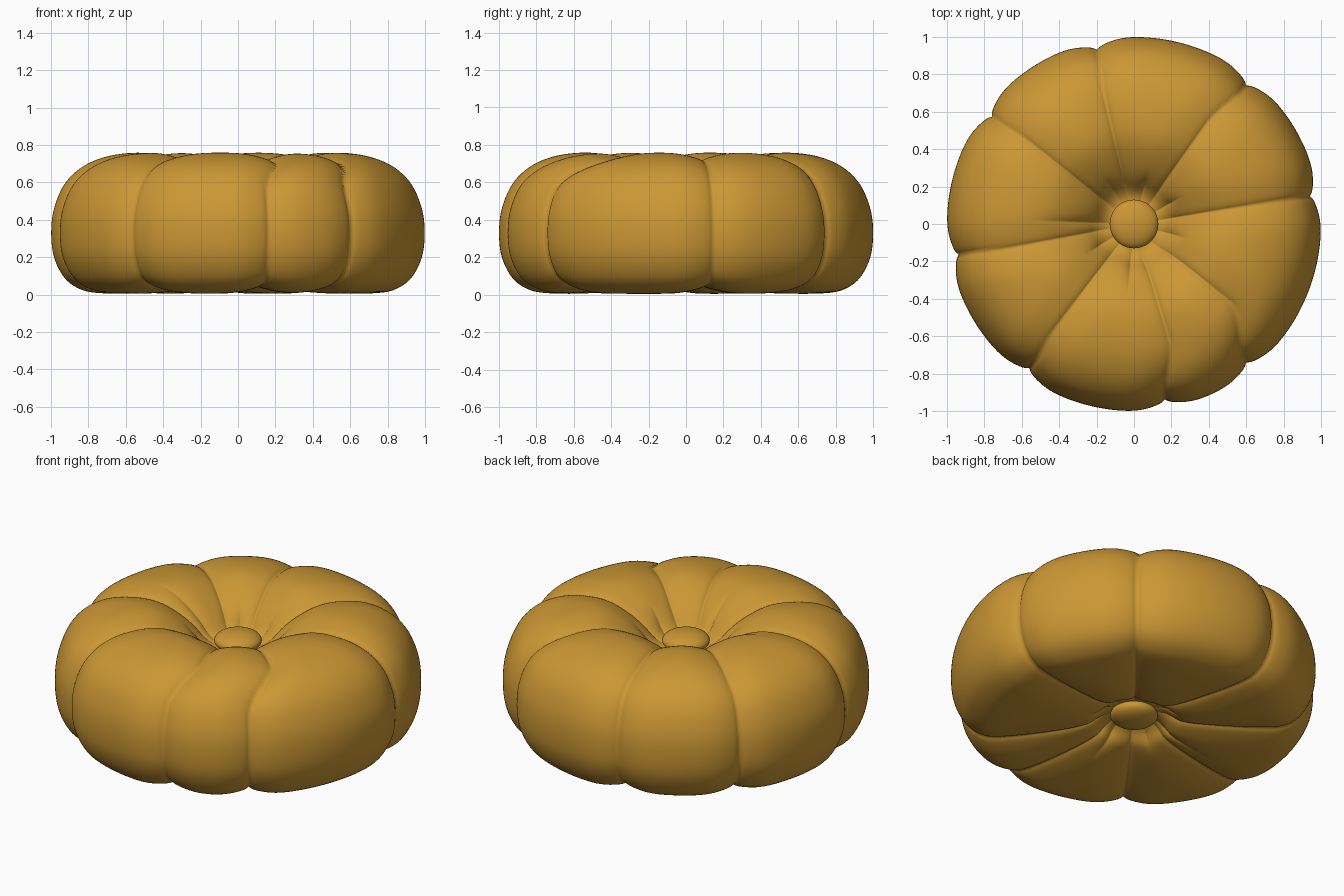
import bpy, bmesh, math
from mathutils import Vector

cube = bpy.data.objects.get("Cube")
if cube:
    bpy.data.objects.remove(cube)

ochre = bpy.data.materials.new("ochre fabric")
ochre.use_nodes = True
colour = (0.6, 0.31, 0.035, 1)
ochre.diffuse_color = colour
ochre.node_tree.nodes["Principled BSDF"].inputs["Base Color"].default_value = colour

# Cushion profile (radius, height) from the top dimple round to the bottom dimple
PROFILE = [(0.02, 0.54), (0.12, 0.55), (0.2, 0.625), (0.32, 0.7), (0.45, 0.75),
           (0.58, 0.758), (0.72, 0.735), (0.84, 0.68), (0.93, 0.59), (0.985, 0.46),
           (1.0, 0.33), (0.985, 0.2), (0.93, 0.09), (0.85, 0.03), (0.75, 0.008),
           (0.55, 0.006), (0.3, 0.02), (0.2, 0.045), (0.12, 0.1), (0.02, 0.11)]
# Seams: angle on the side, angle on the top
SEAMS = [(9, 9), (51, 54), (102, 103), (143, 142),
         (190, 191), (234, 233), (280, 287), (309, 321)]
# Short gathers near the buttons: angle, reach
GATHERS = [(178, 0.6), (265, 0.42), (30, 0.3), (75, 0.28), (122, 0.28), (212, 0.3), (345, 0.3)]
STEPS, SEGMENTS = 5, 360


def smooth(a, b, x):
    t = min(max((x - a) / (b - a), 0), 1)
    return t * t * (3 - 2 * t)


def spline(points):
    """Catmull-Rom samples with their inward normals."""
    p = [Vector(q) for q in points]
    p = [2 * p[0] - p[1]] + p + [2 * p[-1] - p[-2]]
    out = []
    for i in range(1, len(p) - 2):
        a, b, c, d = p[i - 1:i + 3]
        for k in range(STEPS):
            t = k / STEPS
            pos = (2 * b + (c - a) * t + (2 * a - 5 * b + 4 * c - d) * t * t
                   + (3 * b - a - 3 * c + d) * t ** 3) / 2
            tan = ((c - a) + 2 * (2 * a - 5 * b + 4 * c - d) * t
                   + 3 * (3 * b - a - 3 * c + d) * t * t).normalized()
            out.append((pos, Vector((tan.y, -tan.x))))
    return out


def arc_gap(a, b):
    return abs((a - b + 180) % 360 - 180)


def crease(r, z, angle):
    """Depth pushed inward by seams and gathers."""
    top = smooth(0.4, 0.7, z)
    drift = top * (1 - smooth(0.65, 0.98, r))
    fade = smooth(0.06, 0.2, r)
    depth = 0
    for side, upper in SEAMS:
        gap = math.radians(arc_gap(angle, side + (upper - side) * drift)) * r
        depth += fade * (0.022 * math.exp(-gap / 0.022) + 0.026 * math.exp(-(gap / 0.11) ** 2))
    for a, reach in GATHERS:
        gap = math.radians(arc_gap(angle, a)) * r
        depth += 0.022 * fade * (1 - smooth(0.15, reach, r)) * math.exp(-gap / 0.022)
    return depth


def finish(bm, name):
    bmesh.ops.recalc_face_normals(bm, faces=bm.faces)
    mesh = bpy.data.meshes.new(name)
    bm.to_mesh(mesh)
    bm.free()
    mesh.materials.append(ochre)
    mesh.shade_smooth()
    obj = bpy.data.objects.new(name, mesh)
    bpy.context.collection.objects.link(obj)


# Cushion body
bm = bmesh.new()
rings = []
for pos, inward in spline(PROFILE):
    ring = []
    for s in range(SEGMENTS):
        angle = 360 * s / SEGMENTS
        q = pos + inward * crease(pos.x, pos.y, angle)
        t = math.radians(angle)
        ring.append(bm.verts.new((q.x * math.cos(t), q.x * math.sin(t), q.y)))
    rings.append(ring)
for a, b in zip(rings, rings[1:]):
    for s in range(SEGMENTS):
        n = (s + 1) % SEGMENTS
        bm.faces.new((a[s], b[s], b[n], a[n]))
bm.faces.new(rings[0])
bm.faces.new(rings[-1])
finish(bm, "cushion")

# Buttons
for name, height in (("top_button", 0.57), ("bottom_button", 0.105)):
    bm = bmesh.new()
    bmesh.ops.create_uvsphere(bm, u_segments=48, v_segments=24, radius=0.13)
    bmesh.ops.scale(bm, vec=(1, 1, 0.42), verts=bm.verts)
    bmesh.ops.translate(bm, vec=(0, 0, height), verts=bm.verts)
    finish(bm, name)
